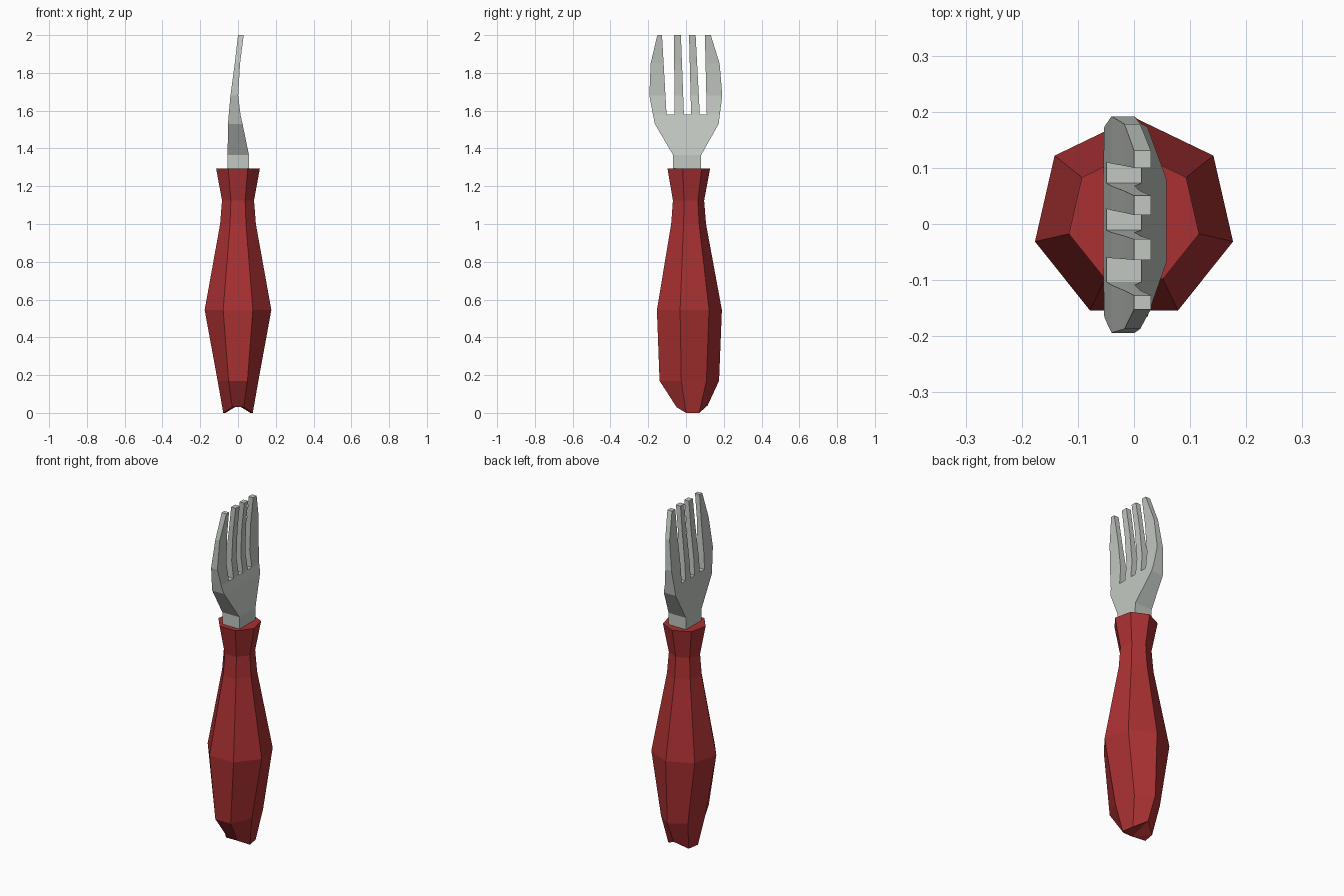
import bpy, bmesh, math

if "Cube" in bpy.data.objects:
    bpy.data.objects.remove(bpy.data.objects["Cube"])


def material(name, rgb):
    m = bpy.data.materials.new(name)
    m.diffuse_color = (*rgb, 1)
    m.use_nodes = True
    m.node_tree.nodes["Principled BSDF"].inputs["Base Color"].default_value = m.diffuse_color
    return m


def finish(bm, name, mat):
    bmesh.ops.recalc_face_normals(bm, faces=bm.faces)
    me = bpy.data.meshes.new(name)
    bm.to_mesh(me)
    bm.free()
    me.materials.append(mat)
    ob = bpy.data.objects.new(name, me)
    bpy.context.collection.objects.link(ob)
    return ob


red = material("red handle", (0.40, 0.03, 0.032))
steel = material("grey steel", (0.54, 0.575, 0.535))

# Handle: seven-sided rings, one corner pointing to the back (+y)
bm = bmesh.new()
rings = []


def mirrored_ring(half):
    """Ring from the back corner plus three corners mirrored in x."""
    pts = half + [(-x, y, z) for x, y, z in reversed(half[1:])]
    rings.append([bm.verts.new(p) for p in pts])


# rounded butt: side corners touch the ground, front and back are lifted
mirrored_ring([(0, 0.115, 0.04), (0.066, 0.07, 0), (0.078, 0.0, 0), (0.03, -0.05, 0.03)])
mirrored_ring([(0, 0.175, 0.17), (0.088, 0.108, 0.17), (0.108, -0.025, 0.17), (0.05, -0.14, 0.17)])
for z, r in [(0.545, 0.181), (1.0, 0.097), (1.125, 0.087), (1.295, 0.119)]:
    mirrored_ring([(r * math.sin(i * math.tau / 7), 0.009 + r * math.cos(i * math.tau / 7), z)
                   for i in range(4)])
for a, b in zip(rings, rings[1:]):
    for i in range(7):
        j = (i + 1) % 7
        bm.faces.new((a[i], a[j], b[j], b[i]))
bm.faces.new(rings[-1])
v = rings[0]
bm.faces.new((v[0], v[3], v[4]))
for s in ((0, 1, 3), (1, 2, 3), (0, 4, 6), (6, 4, 5)):
    bm.faces.new([v[i] for i in s])
finish(bm, "handle", red)

# Fork head: curved plate, rows of (z, y min, y max, x back, x front)
rows = [(1.27, -0.068, 0.078, -0.055, 0.058),
        (1.365, -0.068, 0.08, -0.055, 0.058),
        (1.53, -0.165, 0.173, -0.053, 0.024),
        (1.58, -0.175, 0.179, -0.049, 0.013),
        (1.68, -0.194, 0.192, -0.040, 0.001),
        (1.85, -0.187, 0.178, -0.017, 0.011),
        (2.0, -0.152, 0.131, 0.0, 0.03)]
slot_low = [-0.103, -0.060, -0.011, 0.027, 0.073, 0.110]
slot_top = [-0.127, -0.064, -0.027, 0.016, 0.051, 0.100]

bm = bmesh.new()
back, front = [], []
for z, y0, y1, xb, xf in rows:
    if z < 1.58:
        s = (y1 - y0) / 0.354
        ys = [y0] + [0.002 + s * (y - 0.002) for y in slot_low] + [y1]
    else:
        t = (z - 1.58) / 0.42
        ys = [y0] + [a + t * (b - a) for a, b in zip(slot_low, slot_top)] + [y1]
    back.append([bm.verts.new((xb, y, z)) for y in ys])
    front.append([bm.verts.new((xf, y, z)) for y in ys])


def solid(r, c):
    """Cells above the third row are slots in every odd column."""
    return 0 <= r < len(rows) - 1 and 0 <= c < 7 and (r < 3 or c % 2 == 0)


for r in range(len(rows) - 1):
    for c in range(7):
        if not solid(r, c):
            continue
        corners = [(r, c), (r, c + 1), (r + 1, c + 1), (r + 1, c)]
        for side in (back, front):
            bm.faces.new([side[i][j] for i, j in corners])
        near = [(r - 1, c), (r, c + 1), (r + 1, c), (r, c - 1)]
        for k in range(4):
            if not solid(*near[k]):
                (i, j), (m, n) = corners[k], corners[(k + 1) % 4]
                bm.faces.new((back[i][j], back[m][n], front[m][n], front[i][j]))
finish(bm, "fork_head", steel)
